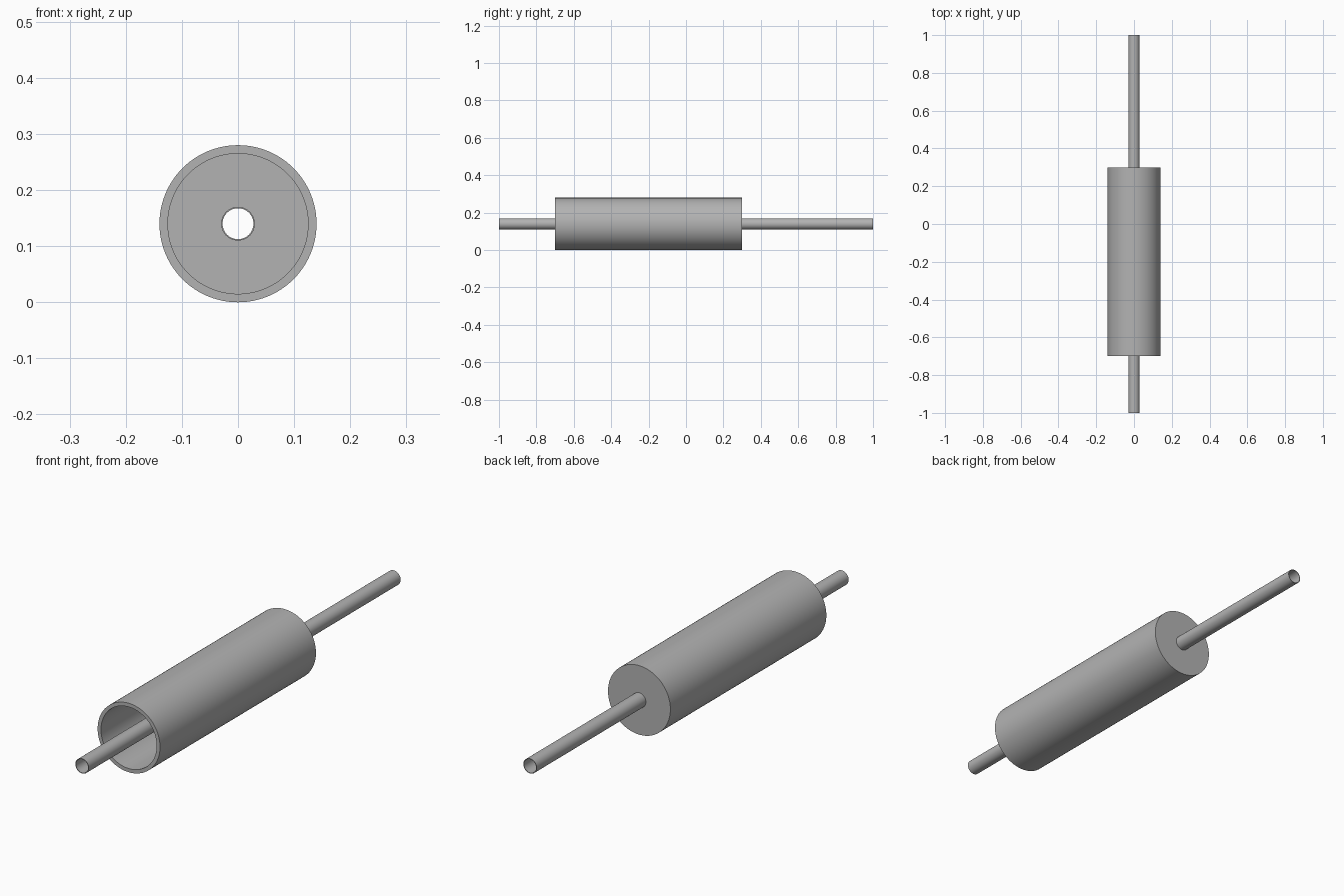
import bpy
import bmesh
import math
from mathutils import Matrix, Vector

cube = bpy.data.objects.get("Cube")
if cube:
    bpy.data.objects.remove(cube, do_unlink=True)

AXIS_HEIGHT = 0.14
SEGMENTS = 96

grey = bpy.data.materials.new("plain grey")
grey.use_nodes = True
colour = (0.45, 0.45, 0.45, 1)
grey.diffuse_color = colour
grey.node_tree.nodes["Principled BSDF"].inputs["Base Color"].default_value = colour


def lathe(name, profile):
    """Spin a closed (radius, y) profile around the long axis."""
    bm = bmesh.new()
    verts = [bm.verts.new((r, y, 0)) for r, y in profile]
    edges = [bm.edges.new((a, b)) for a, b in zip(verts, verts[1:] + verts[:1])]
    bmesh.ops.spin(bm, geom=verts + edges, cent=(0, 0, 0), axis=(0, 1, 0),
                   angle=math.tau, steps=SEGMENTS, use_merge=True)
    bmesh.ops.remove_doubles(bm, verts=bm.verts, dist=0.00001)
    bmesh.ops.recalc_face_normals(bm, faces=bm.faces)
    bmesh.ops.transform(bm, matrix=Matrix.Translation(Vector((0, 0, AXIS_HEIGHT))),
                        verts=bm.verts)
    mesh = bpy.data.meshes.new(name)
    bm.to_mesh(mesh)
    bm.free()
    mesh.materials.append(grey)
    obj = bpy.data.objects.new(name, mesh)
    bpy.context.collection.objects.link(obj)
    bpy.ops.object.select_all(action="DESELECT")
    obj.select_set(True)
    bpy.context.view_layer.objects.active = obj
    bpy.ops.object.shade_smooth_by_angle(angle=math.radians(30))
    return obj


# Outer sleeve: open at the front, closed by an end wall at the back
outer, inner, bore = 0.14, 0.125, 0.03
front, back, wall = -0.7, 0.3, 0.015
lathe("outer_sleeve", [(outer, front), (outer, back), (bore, back),
                       (bore, back - wall), (inner, back - wall), (inner, front)])

# Thin hollow pipe running through the whole sleeve
lathe("centre_pipe", [(0.03, -1), (0.03, 1), (0.0275, 1), (0.0275, -1)])
